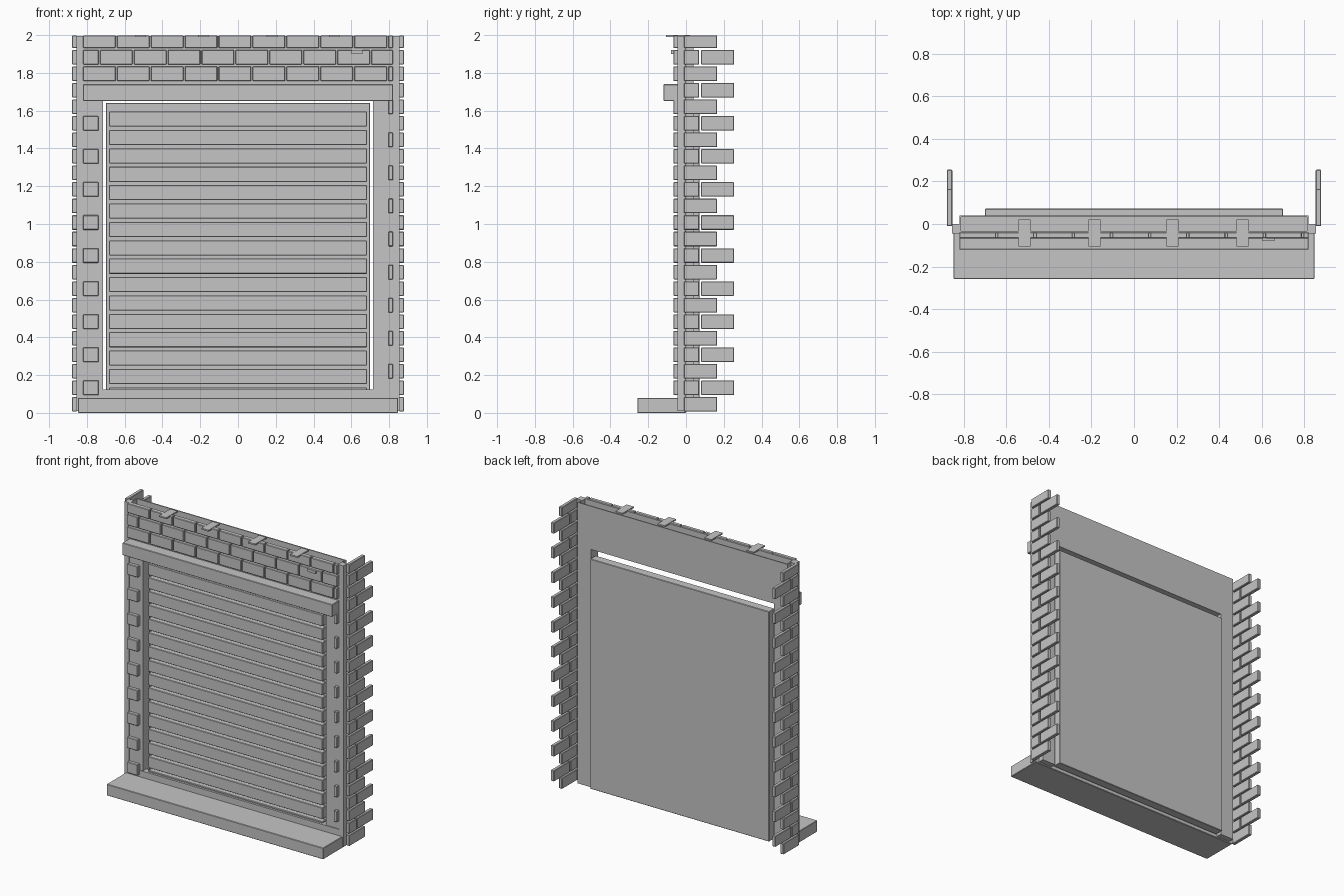
import bpy
import bmesh
from mathutils import Vector

cube = bpy.data.objects.get("Cube")
if cube:
    bpy.data.objects.remove(cube, do_unlink=True)

grey = bpy.data.materials.new("plain grey")
grey.use_nodes = True
COLOUR = (0.56, 0.56, 0.56, 1)
grey.diffuse_color = COLOUR
grey.node_tree.nodes["Principled BSDF"].inputs["Base Color"].default_value = COLOUR


def add_boxes(name, boxes, bevel=0.0):
    """One object from boxes given as (x0, x1, y0, y1, z0, z1)."""
    bm = bmesh.new()
    for x0, x1, y0, y1, z0, z1 in boxes:
        low, high = Vector((x0, y0, z0)), Vector((x1, y1, z1))
        for v in bmesh.ops.create_cube(bm, size=1)["verts"]:
            v.co = (low + high) / 2 + v.co * (high - low)
    mesh = bpy.data.meshes.new(name)
    bm.to_mesh(mesh)
    bm.free()
    mesh.materials.append(grey)
    obj = bpy.data.objects.new(name, mesh)
    bpy.context.collection.objects.link(obj)
    if bevel:
        mod = obj.modifiers.new("worn edges", 'BEVEL')
        mod.width = bevel
        mod.segments = 1
    return obj


PITCH, ROWS = 0.0875, 23
WALL, OPENING = 0.82, 0.715
FRONT, BACK = -0.04, 0.04
HEAD, TOP = 1.69, 1.995
WORN = 0.003


def row_span(row):
    z = 0.007 + row * PITCH
    return z, min(z + 0.077, 1.998)


# Hollow header over the opening: front and back skins, ends and underside
add_boxes("wall_header", [
    (-WALL, WALL, FRONT, FRONT + 0.008, HEAD, TOP),
    (-WALL, WALL, BACK - 0.008, BACK, HEAD, TOP),
    (-WALL, -WALL + 0.008, FRONT, BACK, HEAD, TOP),
    (WALL - 0.008, WALL, FRONT, BACK, HEAD, TOP),
    (-WALL, WALL, FRONT, BACK, HEAD, HEAD + 0.008)])

for side, name in ((-1, "right"), (1, "left")):
    # Pier beside the opening and the mortar strip at the corner
    xs = sorted((side * OPENING, side * WALL))
    add_boxes(name + "_pier", [(*xs, FRONT, BACK, 0.01, HEAD)])
    xs = sorted((side * WALL, side * 0.855))
    add_boxes(name + "_corner_strip", [(*xs, -0.045, 0, 0.01, TOP)])

    # Toothed bricks on the return side
    teeth = []
    xs = sorted((side * 0.853, side * 0.878))
    for row in range(ROWS):
        zs = row_span(row)
        if row % 2:
            teeth += [(*xs, -0.01, 0.07, *zs), (*xs, 0.08, 0.255, *zs)]
        else:
            teeth.append((*xs, -0.01, 0.165, *zs))
    add_boxes(name + "_side_bricks", teeth, WORN)

# Sill, base and lintel
add_boxes("sill", [(-0.847, 0.847, -0.258, 0, 0, 0.08)], WORN)
add_boxes("base_bar", [(-0.855, 0.855, -0.045, 0, 0.01, 0.125)])
add_boxes("lintel", [(-WALL, WALL, -0.12, FRONT, 1.652, 1.74)], WORN)

# Front bricks in running bond, left out where they would cross the opening
bricks = []
for row in range(1, ROWS):
    zs = row_span(row)
    start = -WALL - (0.09 if row % 2 else 0)
    for column in range(11):
        x0 = max(start + column * 0.1795, -WALL)
        x1 = min(start + column * 0.1795 + 0.172, WALL)
        on_pier = x1 < -OPENING or x0 > OPENING
        if x1 - x0 > 0.01 and (row >= 20 or (on_pier and row < 19)):
            bricks.append((x0, x1, -0.067, FRONT, *zs))
add_boxes("front_bricks", bricks, WORN)

# Shutter: back panel and horizontal slats
add_boxes("shutter_panel", [(-0.7, 0.7, 0.01, 0.072, 0.015, 1.64)], WORN)
add_boxes("shutter_slats", [
    (-0.682, 0.682, -0.03, 0.01, 1.515 - i * 0.0973, 1.595 - i * 0.0973)
    for i in range(16)], WORN)

# Small ties at the top and a loose chip on one brick
add_boxes("top_ties", [(x - 0.028, x + 0.028, -0.105, 0.02, 1.99, 2.0)
                       for x in (-0.515, -0.185, 0.18, 0.51)])
add_boxes("brick_chip", [(0.6, 0.66, -0.08, -0.065, 1.9, 1.92)])
